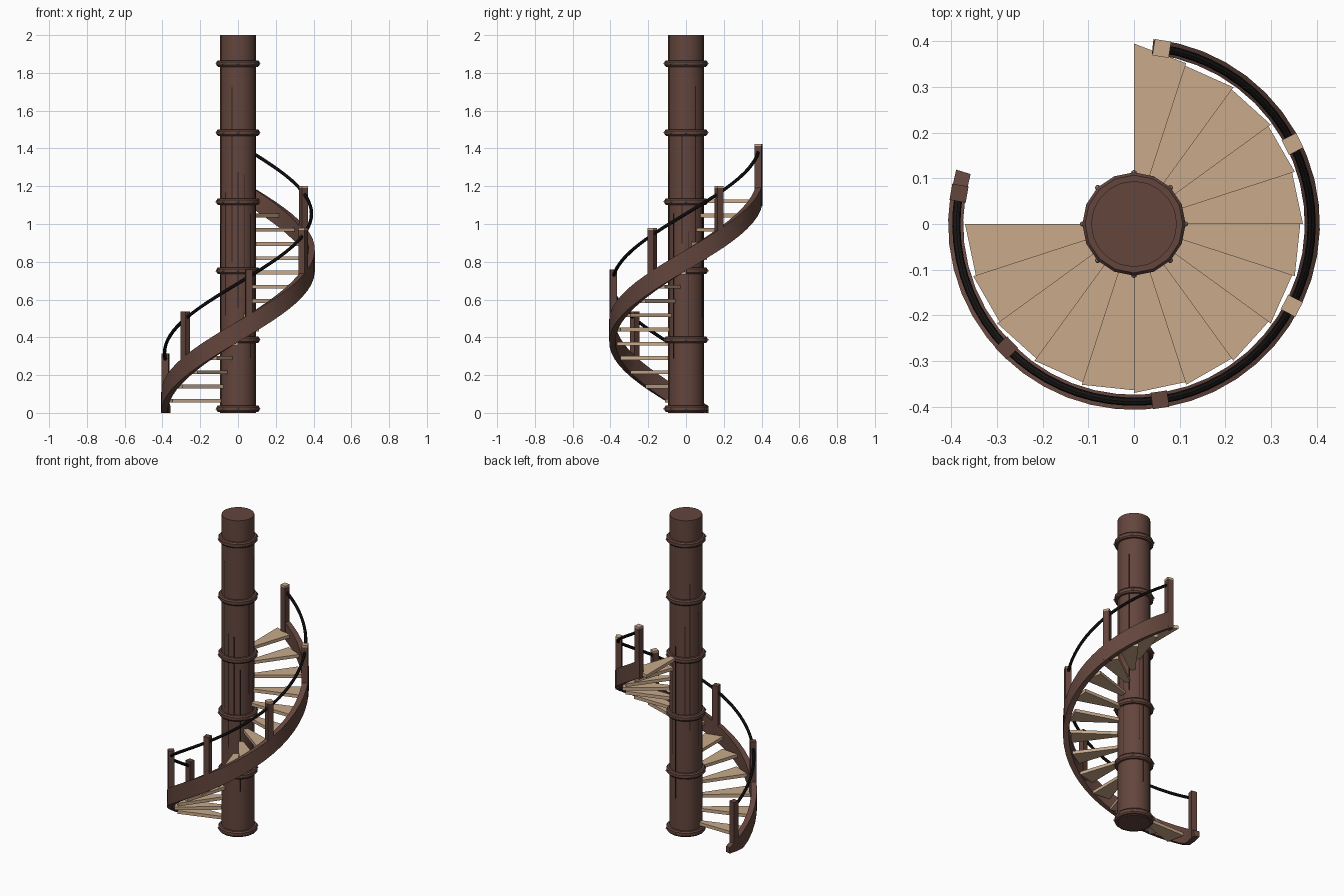
import bpy
import bmesh
import random
from math import sin, cos, pi, radians
from mathutils import Matrix

random.seed(4)
if "Cube" in bpy.data.objects:
    bpy.data.objects.remove(bpy.data.objects["Cube"])


def material(name, rgb):
    mat = bpy.data.materials.new(name)
    mat.use_nodes = True
    mat.diffuse_color = (*rgb, 1)
    bsdf = mat.node_tree.nodes["Principled BSDF"]
    bsdf.inputs["Base Color"].default_value = (*rgb, 1)
    bsdf.inputs["Roughness"].default_value = 0.8
    return mat


BROWN = material("brown wood", (0.125, 0.06, 0.046))
DARK = material("dark seam", (0.03, 0.015, 0.012))
TAN = material("tan wood", (0.58, 0.40, 0.26))
BLACK = material("black rail", (0.009, 0.007, 0.007))
STUD = material("pale metal", (0.36, 0.25, 0.21))

POLE_R = 0.094
RISE = 0.0755           # height gained per tread
TURN = radians(18)      # angle covered per tread
RAIL_R = 0.389


def polar(r, a, z):
    return (r * cos(a), r * sin(a), z)


def finish(name, bm, mats, smooth=False):
    bmesh.ops.recalc_face_normals(bm, faces=bm.faces[:])
    mesh = bpy.data.meshes.new(name)
    bm.to_mesh(mesh)
    bm.free()
    obj = bpy.data.objects.new(name, mesh)
    bpy.context.collection.objects.link(obj)
    for mat in mats:
        mesh.materials.append(mat)
    if smooth:
        bpy.ops.object.select_all(action="DESELECT")
        obj.select_set(True)
        bpy.context.view_layer.objects.active = obj
        bpy.ops.object.shade_smooth_by_angle(angle=radians(35))
    return obj


def sweep(name, section, start, end, steps, height, mat, closed=False):
    """Carry a section of (radius, z) points around the z axis."""
    bm = bmesh.new()
    loops = []
    for i in range(steps if closed else steps + 1):
        a = start + (end - start) * i / steps
        loops.append([bm.verts.new(polar(r, a, max(0, height(a) + z))) for r, z in section])
    n = len(section)
    pairs = list(zip(loops, loops[1:]))
    if closed:
        pairs.append((loops[-1], loops[0]))
    else:
        bm.faces.new(loops[0])
        bm.faces.new(loops[-1])
    for p, q in pairs:
        for k in range(n):
            m = (k + 1) % n
            bm.faces.new((p[k], p[m], q[m], q[k]))
    return finish(name, bm, [mat], smooth=True)


def prism(bm, corners, z0, z1):
    low = [bm.verts.new((x, y, z0)) for x, y in corners]
    high = [bm.verts.new((x, y, z1)) for x, y in corners]
    bm.faces.new(low)
    bm.faces.new(high)
    for k in range(len(corners)):
        m = (k + 1) % len(corners)
        bm.faces.new((low[k], low[m], high[m], high[k]))


# Central pole
bm = bmesh.new()
bmesh.ops.create_cone(bm, cap_ends=True, segments=20, radius1=POLE_R, radius2=POLE_R,
                      depth=2, matrix=Matrix.Translation((0, 0, 1)))
finish("central_pole", bm, [BROWN], smooth=True)

# Thin dark seams along the pole
bm = bmesh.new()
for i in range(14):
    a = 2 * pi * (i + random.uniform(0.2, 0.8)) / 14
    half = random.uniform(0.015, 0.035)
    z0 = random.uniform(0.05, 0.9)
    z1 = z0 + random.uniform(0.5, 1.0)
    ring = [(r * cos(t), r * sin(t)) for r, t in (
        (POLE_R - 0.004, a - half), (POLE_R + 0.001, a - half),
        (POLE_R + 0.001, a + half), (POLE_R - 0.004, a + half))]
    prism(bm, ring, z0, z1)
finish("pole_seams", bm, [DARK])

# Collars around the pole with studs
collar = [(0.085, -0.017), (0.107, -0.017), (0.113, -0.009),
          (0.113, 0.009), (0.107, 0.017), (0.085, 0.017)]
bm = bmesh.new()
for i in range(6):
    zc = 0.022 + 0.3655 * i
    sweep(f"collar_{i + 1}", collar, 0, 2 * pi, 16, lambda a: zc, BROWN, closed=True)
    for k in range(8):
        spot = Matrix.Translation(polar(0.112, k * pi / 4, zc))
        bmesh.ops.create_icosphere(bm, subdivisions=1, radius=0.007, matrix=spot)
finish("collar_studs", bm, [STUD])

# Wedge treads
for i in range(15):
    a0 = pi + TURN * i
    a1 = a0 + TURN
    tip = 0.395 if i == 14 else 0.364
    wedge = [(0.07 * cos(a0), 0.07 * sin(a0)), (0.37 * cos(a0), 0.37 * sin(a0)),
             (tip * cos(a1), tip * sin(a1)), (0.07 * cos(a1), 0.07 * sin(a1))]
    zc = 0.064 + RISE * i
    bm = bmesh.new()
    prism(bm, wedge, zc - 0.01, zc + 0.01)
    finish(f"tread_{i + 1}", bm, [TAN])


# Outer stringer, cut off flat at the floor
def stringer_height(a):
    return 0.053 + RISE * (a - pi) / TURN


board = [(0.374, -0.055), (0.407, -0.055), (0.407, 0.055), (0.374, 0.055)]
sweep("outer_stringer", board, radians(163), radians(444), 36, stringer_height, BROWN)

# Posts with bevelled caps, the upper three capped in pale wood
FIRST, GAP, POST_RISE = radians(170), radians(54.2), 0.222
for i in range(6):
    a = FIRST + GAP * i
    top = 0.314 + POST_RISE * i
    bm = bmesh.new()
    prism(bm, [(-0.018, -0.018), (0.018, -0.018), (0.018, 0.018), (-0.018, 0.018)],
          max(0, top - 0.33), top - 0.012)
    cap = max(bm.faces, key=lambda f: f.calc_center_median().z)
    sides = bmesh.ops.inset_region(bm, faces=[cap], thickness=0.009)["faces"]
    for v in cap.verts:
        v.co.z = top
    if i > 2:
        for f in sides + [cap]:
            f.material_index = 1
    bm.transform(Matrix.Translation(polar(RAIL_R, a, 0)) @ Matrix.Rotation(a, 4, "Z"))
    finish(f"post_{i + 1}", bm, [BROWN, TAN])


# Handrail
def rail_height(a):
    return 0.276 + POST_RISE * (a - FIRST) / GAP


tube = [(RAIL_R + 0.009 * cos(k * pi / 4), 0.0105 * sin(k * pi / 4)) for k in range(8)]
sweep("handrail", tube, FIRST, FIRST + 5 * GAP, 50, rail_height, BLACK)
